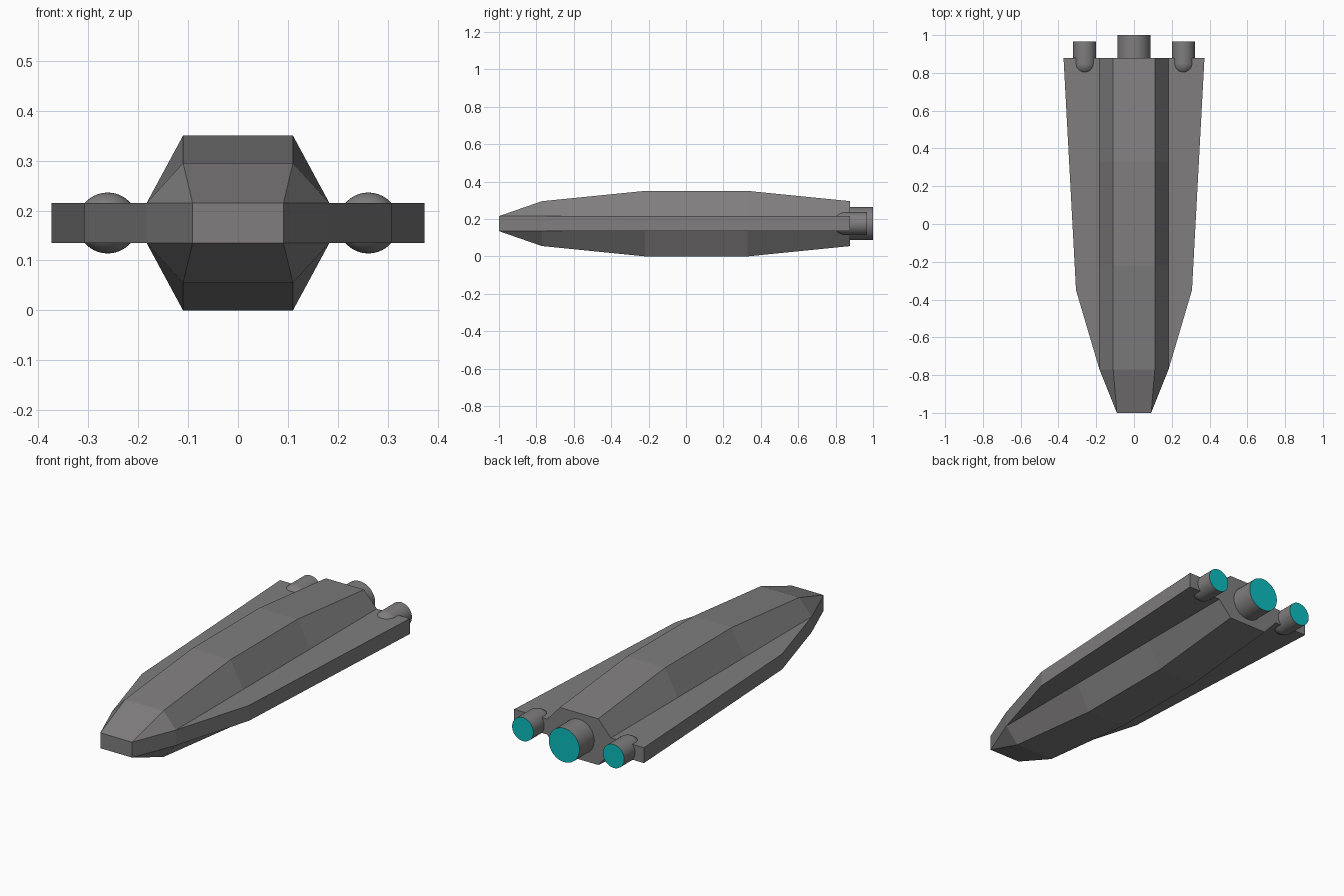
import bpy, bmesh, math

if "Cube" in bpy.data.objects:
    bpy.data.objects.remove(bpy.data.objects["Cube"])

def material(name, rgb):
    m = bpy.data.materials.new(name)
    m.diffuse_color = (*rgb, 1)
    m.use_nodes = True
    m.node_tree.nodes["Principled BSDF"].inputs["Base Color"].default_value = m.diffuse_color
    return m

GREY = material("hull_grey", (0.215, 0.208, 0.208))
TEAL = material("engine_glow_teal", (0.004, 0.50, 0.51))
MID = 0.175          # height of the centre line
BAND = 0.04          # half thickness of the flat side band

def loft(name, rings, glow_end=False, smooth=False):
    """Skin a list of equal-length point rings and cap both ends."""
    bm = bmesh.new()
    loops = [[bm.verts.new(p) for p in r] for r in rings]
    n = len(rings[0])
    for a, b in zip(loops, loops[1:]):
        for i in range(n):
            j = (i + 1) % n
            bm.faces.new((a[i], a[j], b[j], b[i])).smooth = smooth
    bm.faces.new(loops[0][::-1]).smooth = smooth
    end = bm.faces.new(loops[-1])
    end.material_index = 1 if glow_end else 0
    bmesh.ops.remove_doubles(bm, verts=bm.verts, dist=1e-5)
    bmesh.ops.recalc_face_normals(bm, faces=bm.faces)
    me = bpy.data.meshes.new(name)
    bm.to_mesh(me)
    bm.free()
    me.materials.append(GREY)
    if glow_end:
        me.materials.append(TEAL)
    if smooth:
        me.set_sharp_from_angle(angle=math.radians(35))
    ob = bpy.data.objects.new(name, me)
    bpy.context.collection.objects.link(ob)
    return ob

# Hull: eight-sided sections along y
def hull_ring(y, top_w, side_w, half_h):
    quarter = [(side_w, BAND), (top_w, half_h)]
    pts = quarter + [(-x, z) for x, z in quarter[::-1]]
    pts += [(-x, -z) for x, z in pts]
    return [(x, y, MID + z) for x, z in pts]

loft("hull", [hull_ring(*s) for s in (
    (-1.0, 0.091, 0.091, BAND),
    (-0.77, 0.11, 0.183, 0.12),
    (-0.22, 0.11, 0.183, MID),
    (0.33, 0.11, 0.183, MID),
    (0.878, 0.11, 0.183, 0.12))])

# Engines: rings of (y, radius) around a lengthwise axis
def engine(name, x, profile, sides=40):
    angles = [2 * math.pi * i / sides for i in range(sides)]
    loft(name, [[(x + r * math.cos(a), y, MID + r * math.sin(a)) for a in angles]
                for y, r in profile], glow_end=True, smooth=True)

engine("main_engine", 0, [(0.87, 0.088), (1.0, 0.088)])

R = 0.061
dome = [(0.85 - R * math.cos(t), R * math.sin(t))
        for t in (math.radians(d) for d in range(3, 91, 8))]
dome += [(0.85, R), (0.967, R)]

# Flat wings and dome-nosed side engines on both sides
outline = [(0.183, -0.77), (0.307, -0.35), (0.373, 0.878), (0.183, 0.878)]
for side, s in (("left", -1), ("right", 1)):
    loft(side + "_wing", [[(s * x, y, MID + z) for x, y in outline]
                          for z in (-BAND, BAND)])
    engine(side + "_engine", s * 0.261, dome)
